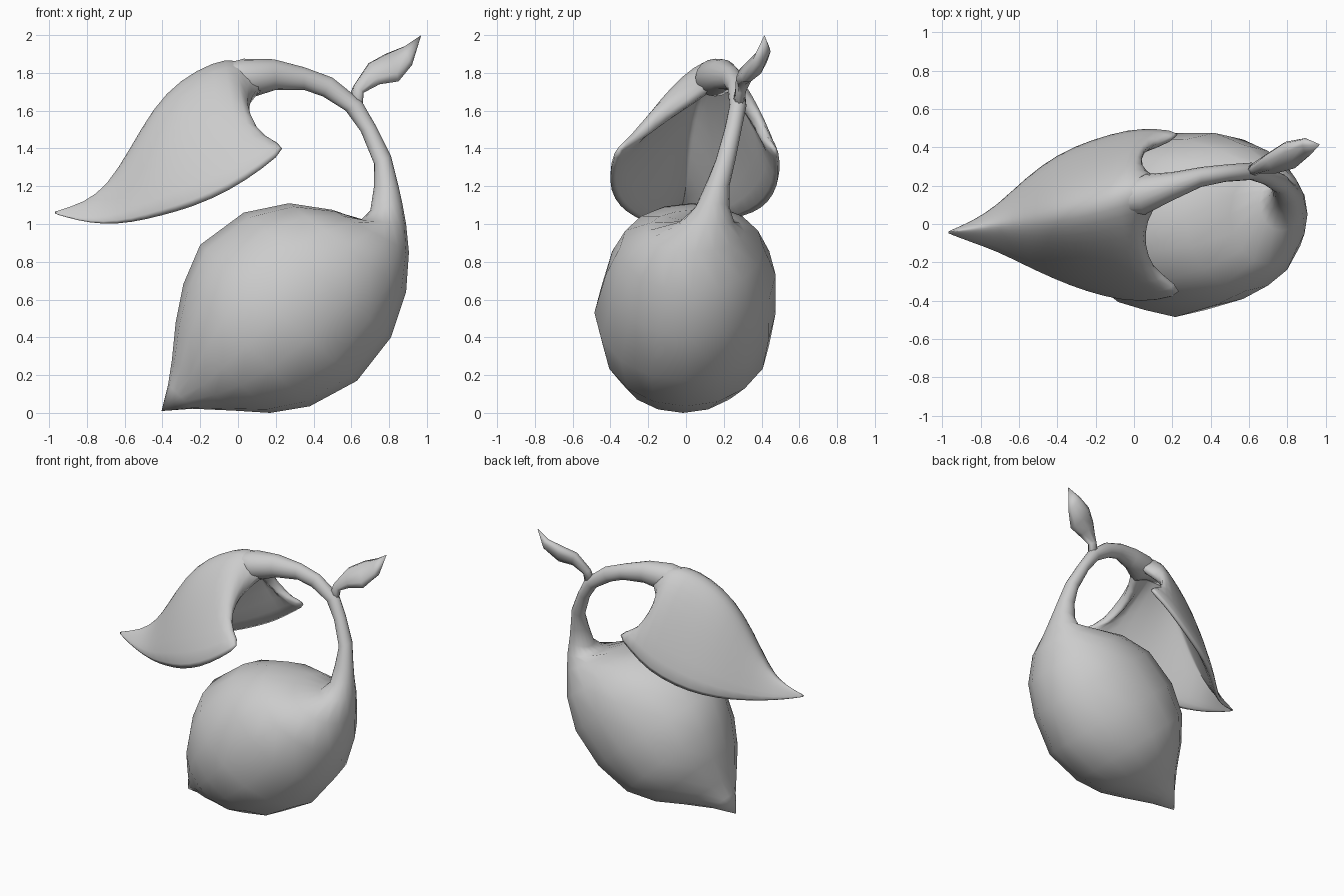
import bpy
import bmesh
import math
from mathutils import Vector

if "Cube" in bpy.data.objects:
    bpy.data.objects.remove(bpy.data.objects["Cube"])

grey = bpy.data.materials.new("light_grey")
grey.diffuse_color = (0.6, 0.6, 0.6, 1)
grey.use_nodes = True
grey.node_tree.nodes["Principled BSDF"].inputs["Base Color"].default_value = grey.diffuse_color


def make(name, verts, faces):
    me = bpy.data.meshes.new(name)
    me.from_pydata([tuple(v) for v in verts], [], faces)
    me.materials.append(grey)
    me.polygons.foreach_set("use_smooth", [True] * len(faces))
    ob = bpy.data.objects.new(name, me)
    bpy.context.collection.objects.link(ob)
    return ob


def loft(name, rings, n, start, end, side=None):
    """Skin ellipses given as (edge a, edge b, half width) between two end tips."""
    mids = [(a + b) / 2 for a, b, w in rings]
    path = [start] + mids + [end]
    verts, faces = [], []
    for i, (a, b, w) in enumerate(rings):
        across = side or (a - b).cross(path[i + 2] - path[i]).normalized()
        for k in range(n):
            t = 2 * math.pi * k / n
            verts.append(mids[i] + (a - b) / 2 * math.cos(t) + across * w * math.sin(t))
    for i in range(len(rings) - 1):
        for k in range(n):
            m = (k + 1) % n
            faces.append((i * n + k, i * n + m, (i + 1) * n + m, (i + 1) * n + k))
    last = (len(rings) - 1) * n
    verts += [start, end]
    for k in range(n):
        m = (k + 1) % n
        faces.append((m, k, len(verts) - 2))
        faces.append((last + k, last + m, len(verts) - 1))
    ob = make(name, verts, faces)
    # make the normals face outward
    bm = bmesh.new()
    bm.from_mesh(ob.data)
    bmesh.ops.recalc_face_normals(bm, faces=bm.faces)
    bm.to_mesh(ob.data)
    bm.free()
    return ob


# Fruit and stem: inner edge x, z, outer edge x, z, centre y, half width
fruit = [
    (-.37, .15, -.24, .022, -.03, .10), (-.35, .28, -.02, .012, -.03, .215),
    (-.33, .48, .17, 0, -.015, .345), (-.29, .68, .38, .035, 0, .44),
    (-.20, .89, .63, .17, -.005, .48), (.03, 1.06, .81, .40, .025, .45),
    (.27, 1.11, .89, .64, .03, .38), (.50, 1.075, .905, .85, .05, .26),
    (.65, 1.02, .89, 1.0, .11, .145), (.70, 1.07, .87, 1.11, .14, .09)]
stem = [
    (.72, 1.20, .85, 1.20, .165, .065), (.72, 1.32, .81, 1.36, .21, .052),
    (.65, 1.49, .73, 1.52, .25, .045), (.57, 1.60, .655, 1.65, .275, .045),
    (.45, 1.675, .50, 1.775, .265, .045), (.35, 1.71, .35, 1.83, .245, .052),
    (.20, 1.71, .19, 1.872, .195, .075), (.09, 1.675, .03, 1.875, .155, .105),
    (-.05, 1.74, -.10, 1.84, .125, .07)]
loft("fruit_and_stem",
     [(Vector((a, y, b)), Vector((c, y, d)), w) for a, b, c, d, y, w in fruit + stem],
     16, Vector((-.405, -.03, .01)), Vector((-.2, .1, 1.74)), Vector((0, 1, 0)))

# Small leaf: upper edge, lower edge, half thickness
small = [
    ((.59, .28, 1.68), (.66, .28, 1.62), .03),
    ((.61, .30, 1.73), (.665, .28, 1.695), .03),
    ((.69, .36, 1.85), (.75, .275, 1.74), .042),
    ((.78, .42, 1.90), (.85, .30, 1.755), .048),
    ((.88, .44, 1.94), (.92, .36, 1.84), .035)]
loft("small_leaf", [(Vector(a), Vector(b), w) for a, b, w in small], 8,
     Vector((.63, .275, 1.62)), Vector((.97, .415, 2.0)))

# Big cupped leaf: the notch between its lobes, then arches of crest, front rim, back rim
notch = [(.29, -.38, 1.435), (.15, -.29, 1.47), (.085, -.17, 1.53), (.075, -.05, 1.60),
         (.12, .07, 1.70), (.25, .20, 1.83), (.12, .27, 1.72), (.055, .30, 1.63),
         (.05, .36, 1.54), (.14, .43, 1.46), (.29, .50, 1.43)]
arches = [
    ((-.01, .165, 1.895), (.12, -.43, 1.295), (.12, .515, 1.31)),
    ((-.13, .12, 1.875), (-.05, -.43, 1.18), (-.02, .515, 1.20)),
    ((-.31, .07, 1.78), (-.25, -.375, 1.09), (-.22, .46, 1.11)),
    ((-.45, .04, 1.63), (-.42, -.305, 1.045), (-.40, .385, 1.06)),
    ((-.575, .01, 1.40), (-.57, -.23, 1.01), (-.57, .255, 1.025)),
    ((-.69, 0, 1.21), (-.72, -.15, 1.0), (-.72, .10, 1.005)),
    ((-.81, -.02, 1.115), (-.85, -.10, 1.02), (-.85, .015, 1.02)),
    ((-.975, -.043, 1.065), (-.975, -.047, 1.055), (-.975, -.04, 1.055))]
cols = len(notch)
verts = [Vector(p) for p in notch]
for c, f, b in arches:
    c, f, b = Vector(c), Vector(f), Vector(b)
    mid = (f + b) / 2
    for j in range(cols):
        u = 2 * j / (cols - 1) - 1
        verts.append(mid + (b - f) / 2 * u + (c - mid) * (1 - abs(u) ** 1.65))
faces = [(i * cols + j, i * cols + j + 1, (i + 1) * cols + j + 1, (i + 1) * cols + j)
         for i in range(len(arches)) for j in range(cols - 1)]
leaf = make("big_leaf", verts, faces)
# thin the leaf toward its tip and its rims
group = leaf.vertex_groups.new(name="thickness")
for v in leaf.data.vertices:
    u = 2 * (v.index % cols) / (cols - 1) - 1
    along = max(0.03, min(1, (v.co.x + .97) / .5))
    group.add([v.index], along * (1 - .45 * u * u), "REPLACE")
wall = leaf.modifiers.new("wall", "SOLIDIFY")
wall.thickness = .095
wall.offset = -1
wall.vertex_group = "thickness"
leaf.modifiers.new("round", "SUBSURF").levels = 1
leaf.modifiers["round"].render_levels = 1
